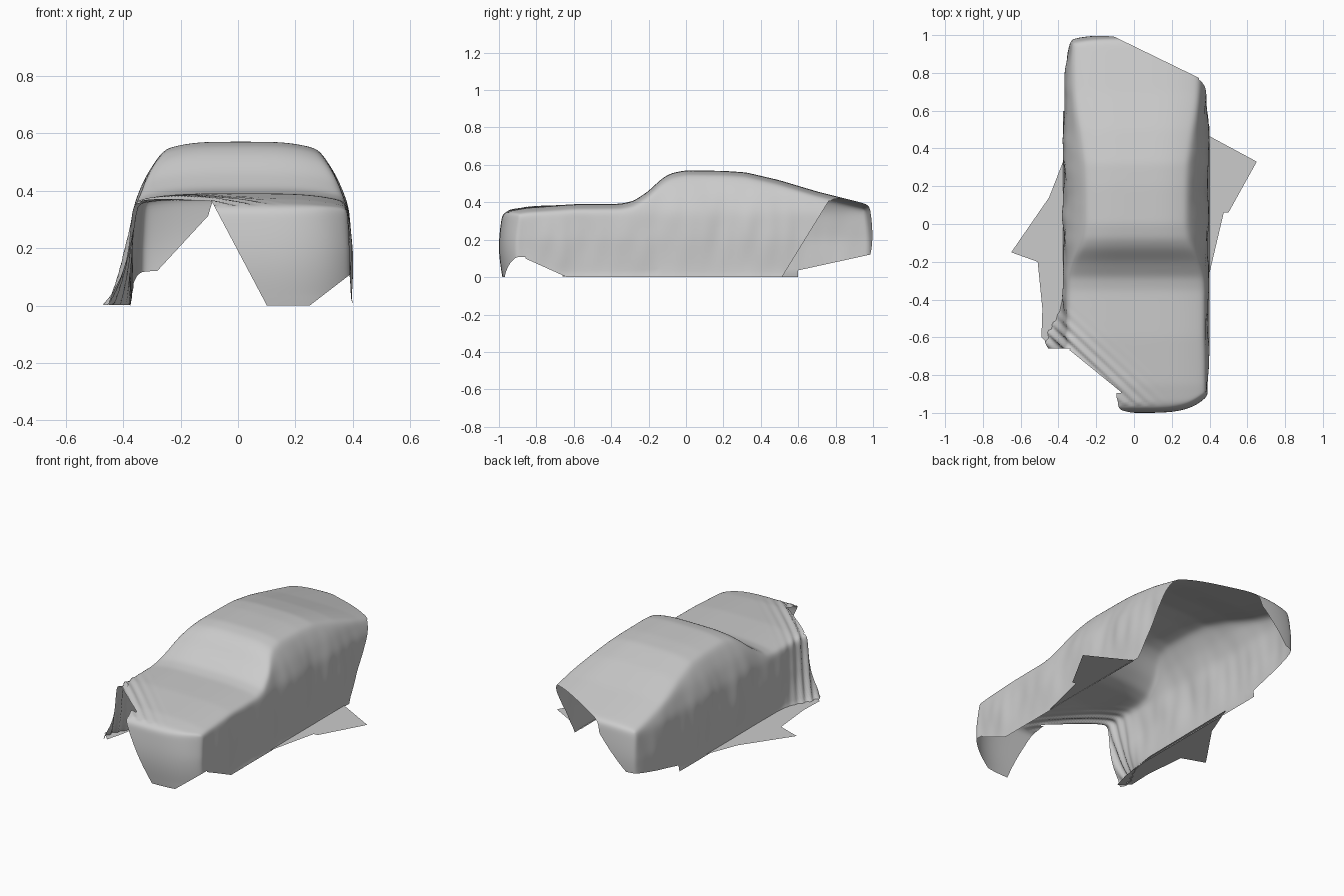
import bpy, bmesh, math
from mathutils import Vector, noise

if "Cube" in bpy.data.objects:
    bpy.data.objects.remove(bpy.data.objects["Cube"])

# Side profile (y, z) of the covered car and half-width (z, x) of its section
TOP = [(-1.02, .32), (-.95, .355), (-.85, .372), (-.6, .39), (-.35, .392), (-.28, .407), (-.2, .46),
       (-.13, .527), (-.08, .556), (0, .571), (.2, .568), (.32, .56), (.5, .518), (.7, .458),
       (.95, .395), (1.02, .37)]
WIDTH = [(0, .39), (.03, .384), (.2, .384), (.35, .37), (.45, .332), (.53, .283), (.58, .25)]


def interp(table, t):
    for (x0, y0), (x1, y1) in zip(table, table[1:]):
        if t <= x1:
            return y0 + (y1 - y0) * max(0, (t - x0) / (x1 - x0))
    return table[-1][1]


def cloth_point(a, b, c):
    """a: across -1..1, b: along -1..1, c: height 0..1"""
    bow = .09 if b < 0 else .025
    y = .982 * b - math.copysign(bow * a ** 4 * abs(b) ** 6, b)
    y += math.copysign(.018 * abs(b) ** 8 * math.sin(math.pi * c), b)
    z = c * (interp(TOP, y) - .028 * a ** 4)
    taper = 1 - .09 * max(0, (y - .5) / .5) ** 2
    x = .01 + a * interp(WIDTH, z) * taper
    # soft hanging waves on the flanks, and a flare at the front left foot
    x += a ** 5 * .005 * math.sin(17 * y + 4 * z) * math.sin(math.pi * c)
    x += a ** 5 * .008 * noise.noise((3 * a, 14 * y, 4 * z)) * math.sin(math.pi * c)
    if a < 0:
        x -= a * a * .016
        x += a * a * .02 * (c ** 2)
        x += a ** 5 * -.02 * (1 - c)
        x += a ** 5 * .09 * math.exp(-((y + .62) / .13) ** 2) * (1 - c) ** 3
    return Vector((x, y, z))


def patch(bm, f, nu, nv):
    g = [[bm.verts.new(f(i / nu, j / nv)) for j in range(nv + 1)] for i in range(nu + 1)]
    for i in range(nu):
        for j in range(nv):
            bm.faces.new((g[i][j], g[i + 1][j], g[i + 1][j + 1], g[i][j + 1]))


def cut(bm, co, no, region):
    """Trim the cloth on the normal side of a plane, within a region only"""
    co, no = Vector(co), Vector(no).normalized()
    faces = [f for f in bm.faces if region(f.calc_center_median())]
    edges = {e for f in faces for e in f.edges}
    verts = {v for f in faces for v in f.verts}
    bmesh.ops.bisect_plane(bm, geom=faces + list(edges) + list(verts), dist=1e-5,
                           plane_co=co, plane_no=no)
    gone = []
    for f in bm.faces:
        c = f.calc_center_median()
        if region(c) and (c - co).dot(no) > 0:
            gone.append(f)
    bmesh.ops.delete(bm, geom=gone, context='FACES')


def finish(bm, name):
    me = bpy.data.meshes.new(name)
    bm.to_mesh(me)
    bm.free()
    for p in me.polygons:
        p.use_smooth = True
    ob = bpy.data.objects.new(name, me)
    bpy.context.collection.objects.link(ob)
    return ob


# Cloth shell: top, two flanks, front and rear, welded and softened
bm = bmesh.new()
NA, NB, NC = 64, 180, 32
patch(bm, lambda u, v: cloth_point(2 * u - 1, 2 * v - 1, 1), NA, NB)
for s in (-1, 1):
    patch(bm, lambda u, v: cloth_point(s, 2 * u - 1, v), NB, NC)
    patch(bm, lambda u, v: cloth_point(2 * u - 1, s, v), NA, NC)
bmesh.ops.remove_doubles(bm, verts=bm.verts[:], dist=1e-5)
bmesh.ops.recalc_face_normals(bm, faces=bm.faces[:])
soft = [v for v in bm.verts if v.co.z > .03]
for _ in range(10):
    bmesh.ops.smooth_vert(bm, verts=soft, factor=.5, use_axis_x=True, use_axis_y=True, use_axis_z=True)

# Pleats running along the pulled-up front left hem
bm.normal_update()
hem_co, hem_no = Vector((-.40, -.62, 0)), Vector((-.26, -.32, 0)).normalized()
for v, n in [(v, v.normal.copy()) for v in bm.verts]:
    if -.95 < v.co.y < -.3 and v.co.x < .2:
        d = (hem_co - v.co).dot(hem_no)
        fade = min(1, (.2 - v.co.x) / .4)
        v.co += n * .008 * fade * math.exp(-(d / .1) ** 2) * math.sin(120 * d + 12 * v.co.x)
        v.co.z = max(v.co.z, .002)

# Hem cuts of the crooked sheet
cut(bm, hem_co, hem_no, lambda p: -.89 < p.y < -.4 and p.x > -.34)                    # hood edge
cut(bm, (0, -.66, 0), (0, -1, 0), lambda p: p.x <= -.34 and p.y < -.5)                # left flank front
cut(bm, (-.09, 0, .36), (-.34, 0, -.18), lambda p: p.y <= -.89)                       # nose diagonal
cut(bm, (.25, 0, 0), (.10, 0, -.13), lambda p: p.y < -.86 and p.x > .2)               # nose lower corner
cut(bm, (0, -.86, .10), (0, -.09, -.2), lambda p: p.x > .3 and -.86 <= p.y < -.6)     # right flank front
cut(bm, (-.06, .97, 0), (.18, .37, 0), lambda p: p.y > .5)                            # tail edge
cut(bm, (0, .765, .41), (0, .39, -.24), lambda p: p.x > .345 and p.y > .45)           # right flank rear
cut(bm, (.36, .73, .41), (.39, .39, -.24), lambda p: .2 < p.x <= .345 and p.y > .45 and p.z < .38)
cut(bm, (0, .64, .045), (0, .07, -.32), lambda p: p.x < -.25 and p.y > .6)            # left flank rear
cut(bm, (-.06, 0, .36), (.26, 0, -.24), lambda p: p.y > .955 and p.z < .365)          # tail corner
bmesh.ops.delete(bm, geom=[v for v in bm.verts if not v.link_faces], context='VERTS')
finish(bm, "car_cover_cloth")


# Corners of the sheet lying on the ground
def ground_flap(name, outline):
    bm = bmesh.new()
    f = bm.faces.new([bm.verts.new((x, y, .006)) for x, y in outline])
    f.normal_update()
    if f.normal.z < 0:
        f.normal_flip()
    bmesh.ops.triangulate(bm, faces=[f])
    finish(bm, name)


ground_flap("ground_flap_right", [(.39, .47), (.65, .33), (.50, .06), (.475, .06), (.395, -.28)])
ground_flap("ground_flap_left", [(-.36, .37), (-.45, .14), (-.65, -.15), (-.51, -.20), (-.485, -.45),
                                 (-.49, -.6), (-.43, -.66), (-.40, -.55), (-.365, -.3)])
